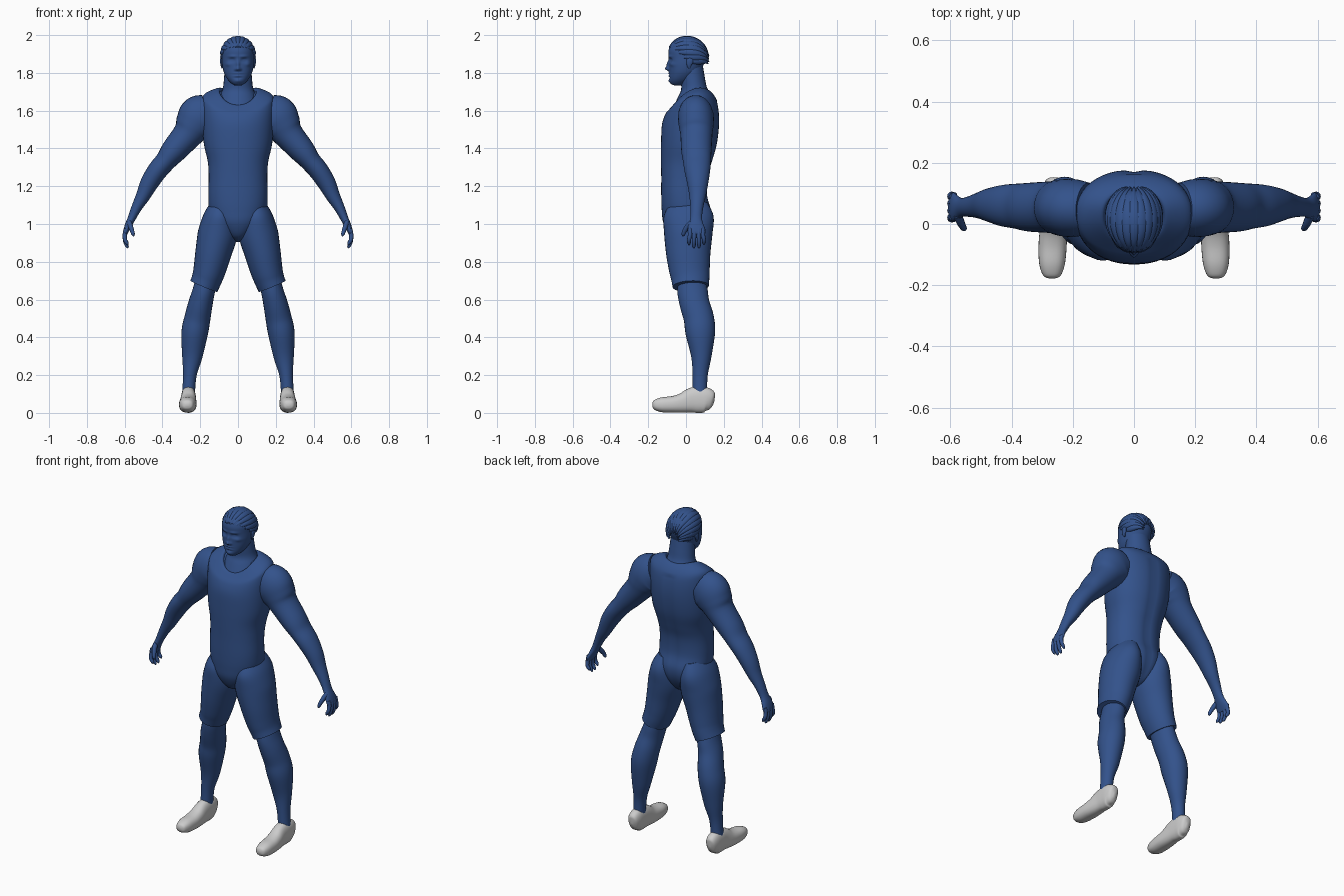
import bpy, bmesh, math
from mathutils import Vector

BLUE = bpy.data.materials.new("blue")
BLUE.diffuse_color = (0.033, 0.085, 0.26, 1)
X, Y = Vector((1, 0, 0)), Vector((0, 1, 0))


def smooth(st, k):
    """Catmull-Rom interpolation of station tuples."""
    out = []
    for i in range(len(st) - 1):
        p0, p1, p2, p3 = st[max(i - 1, 0)], st[i], st[i + 1], st[min(i + 2, len(st) - 1)]
        for j in range(k):
            t = j / k
            out.append([0.5 * (2 * b + (c - a) * t + (2 * a - 5 * b + 4 * c - d) * t * t
                               + (3 * b - a - 3 * c + d) * t ** 3)
                        for a, b, c, d in zip(p0, p1, p2, p3)])
    return out + [list(st[-1])]


def sup(c, p):
    return math.copysign(abs(c) ** (2 / p), c)


def skin(name, rings, mirror, mat):
    """Bridge closed rings into a capped, smooth-shaded object."""
    bm = bmesh.new()
    vs = [[bm.verts.new(p) for p in r] for r in rings]
    n = len(vs[0])
    for a, b in zip(vs, vs[1:]):
        for i in range(n):
            bm.faces.new((a[i], a[(i + 1) % n], b[(i + 1) % n], b[i]))
    bm.faces.new(vs[0][::-1])
    bm.faces.new(vs[-1])
    bmesh.ops.recalc_face_normals(bm, faces=bm.faces)
    me = bpy.data.meshes.new(name)
    bm.to_mesh(me)
    bm.free()
    ob = bpy.data.objects.new(name, me)
    bpy.context.collection.objects.link(ob)
    if mat:
        me.materials.append(mat)
    bpy.ops.object.select_all(action='DESELECT')
    ob.select_set(True)
    bpy.context.view_layer.objects.active = ob
    bpy.ops.object.shade_smooth_by_angle(angle=math.radians(45))
    if mirror:
        ob.modifiers.new("mirror", 'MIRROR')
    return ob


def tube(name, stations, side=Y, n=24, k=5, power=2, mirror=True, mat=BLUE):
    """Stations: x, y, z, radius along side axis, radius across it."""
    st = smooth(stations, k)
    rings = []
    for i, (x, y, z, ra, rb) in enumerate(st):
        t = (Vector(st[min(i + 1, len(st) - 1)][:3]) - Vector(st[max(i - 1, 0)][:3])).normalized()
        a = (side - t * side.dot(t)).normalized()
        b = t.cross(a)
        ra, rb = max(ra, 0.001), max(rb, 0.001)
        rings.append([Vector((x, y, z)) + a * ra * sup(math.cos(u), power) + b * rb * sup(math.sin(u), power)
                      for u in (2 * math.pi * j / n for j in range(n))])
    return skin(name, rings, mirror, mat)


def stack(name, stations, n=48, k=5, power=2.2):
    """Stations: z, half width, front y, back y, slope, saddle."""
    rings = []
    for z, rx, yf, yb, slope, sad in smooth(stations, k):
        cy, ry, ring = (yf + yb) / 2, (yb - yf) / 2, []
        for j in range(n):
            u = 2 * math.pi * j / n
            dy = ry * sup(math.sin(u), power)
            ring.append(Vector((rx * sup(math.cos(u), power), cy + dy,
                                z + slope * dy + sad * math.cos(u) ** 2)))
        rings.append(ring)
    return skin(name, rings, False, BLUE)


# Torso with scooped collar
torso = stack("tank_top_torso", [
    (.905, .012, .0, .05, 0, 0), (.93, .05, -.075, .085, 0, 0), (1.0, .12, -.118, .125, 0, 0),
    (1.07, .152, -.128, .135, 0, 0), (1.15, .157, -.131, .115, 0, 0), (1.25, .155, -.131, .118, 0, 0),
    (1.33, .16, -.132, .14, 0, 0), (1.42, .18, -.132, .165, 0, 0), (1.52, .19, -.128, .177, 0, .01),
    (1.59, .192, -.112, .174, .1, .05), (1.635, .178, -.092, .158, .25, .05),
    (1.67, .11, -.066, .118, .44, .04), (1.655, .095, -.05, .10, .44, .04)])
for v in torso.data.vertices:  # spine groove
    if v.co.y > .03 and v.co.z < 1.65:
        v.co.y -= .008 * math.exp(-(v.co.x / .022) ** 2)

# Neck
tube("neck", [(0, .045, 1.62, .12, .11), (0, .045, 1.68, .095, .085), (0, .042, 1.72, .08, .068),
              (0, .036, 1.77, .074, .064), (0, .03, 1.83, .07, .06)], side=X, mirror=False)

# Head, face modelled by soft bumps: x, z, spread x, spread z, depth
head = stack("head", [
    (1.733, .015, -.06, -.025, 0, 0), (1.742, .032, -.08, .0, 0, 0), (1.765, .055, -.088, .035, 0, 0),
    (1.80, .074, -.089, .07, 0, 0), (1.84, .083, -.09, .092, 0, 0), (1.88, .085, -.091, .108, 0, 0),
    (1.92, .083, -.092, .11, 0, 0), (1.955, .066, -.078, .092, 0, 0), (1.98, .038, -.04, .055, 0, 0),
    (1.986, .008, 0, .015, 0, 0)], n=96, k=8, power=2.15)
BUMPS = [(0, 1.822, .011, .010, .021), (0, 1.845, .008, .018, .012), (.013, 1.818, .006, .006, .007),
         (.032, 1.867, .016, .010, -.012), (.032, 1.866, .010, .005, .006), (.03, 1.887, .022, .006, .006),
         (0, 1.797, .020, .004, .006), (0, 1.791, .024, .002, -.004), (0, 1.784, .017, .004, .006),
         (0, 1.774, .02, .004, -.004), (0, 1.757, .018, .009, .006), (.055, 1.845, .014, .010, .006)]
for v in head.data.vertices:
    if v.co.y < -.01:
        v.co.y -= sum(d * math.exp(-((abs(v.co.x) - x) / sx) ** 2 - ((v.co.z - z) / sz) ** 2)
                      for x, z, sx, sz, d in BUMPS)

# Ears
tube("ear", [(.083, .018, 1.825, .005, .004), (.086, .016, 1.84, .012, .006), (.088, .02, 1.86, .018, .007),
             (.088, .022, 1.875, .014, .006), (.086, .022, 1.882, .003, .002)], n=16)

# Swept-back hair strands
for i in range(-7, 8):
    deg = i * 15.5
    a = math.radians(deg)
    t0, t1 = 27 + 48 * (deg / 90) ** 2, 163 - 5 * (i % 2)
    st = []
    for j in range(7):
        s = j / 6
        t = math.radians(t0 + (t1 - t0) * s)
        w = max(math.sin(math.pi * min(max(s, .04), .97)) ** .5, .2)
        st.append((.086 * math.sin(t) * math.sin(a), .012 - .113 * math.cos(t),
                   1.89 + .098 * math.sin(t) * math.cos(a) - .03 * s ** 3,
                   .021 * w * max(math.sin(t), .4), .0115 * w))
    tube("hair_strand", st, side=Vector((math.cos(a), 0, -math.sin(a))), n=12, k=4, mirror=False)

# Arms down to the palm
tube("arm", [
    (.15, .05, 1.59, .085, .10), (.20, .052, 1.565, .095, .118), (.236, .054, 1.52, .092, .102),
    (.268, .055, 1.472, .085, .08), (.34, .055, 1.388, .08, .068), (.382, .058, 1.335, .074, .056),
    (.427, .06, 1.282, .068, .053), (.469, .062, 1.217, .056, .048), (.502, .061, 1.15, .044, .038),
    (.536, .057, 1.088, .034, .028), (.563, .054, 1.03, .031, .021), (.582, .053, .99, .042, .018),
    (.594, .056, .96, .048, .014), (.597, .056, .945, .042, .010)], n=28)

# Fingers and thumb
for name, y, tip in (("index_finger", .016, .888), ("middle_finger", .042, .872),
                     ("ring_finger", .069, .872), ("little_finger", .095, .890)):
    yr = .056 + (y - .056) * .85
    tube(name, [(.593, yr, .975, .011, .012), (.599, yr, .945, .0115, .0115), (.598, y, (tip + .945) / 2, .0105, .0105),
                (.587, y, tip + .01, .009, .009), (.583, y, tip, .003, .003)], n=12)
tube("thumb", [(.576, .03, 1.01, .014, .013), (.568, .008, .985, .015, .013), (.560, -.008, .962, .012, .011),
               (.555, -.014, .945, .010, .009), (.553, -.016, .935, .003, .003)], n=12)

# Shorts legs
tube("shorts_leg", [
    (.085, .012, 1.11, .10, .055), (.098, .014, 1.04, .132, .085), (.108, .012, .95, .128, .104),
    (.130, .012, .85, .118, .096), (.150, .018, .76, .108, .086), (.165, .023, .71, .101, .080),
    (.181, .025, .67, .096, .077)], n=32)

# Bare lower legs
tube("lower_leg", [
    (.158, .028, .74, .07, .058), (.180, .034, .65, .08, .059), (.198, .045, .58, .079, .064),
    (.215, .068, .50, .080, .069), (.230, .076, .42, .078, .070), (.242, .081, .30, .054, .054),
    (.255, .075, .20, .040, .036), (.262, .073, .10, .038, .034)], n=28)

# Slip-on shoes
tube("shoe", [
    (.268, -.178, .043, .010, .008), (.268, -.168, .043, .029, .025), (.268, -.13, .043, .042, .039),
    (.266, -.07, .045, .046, .044), (.264, -.02, .052, .044, .052), (.262, .03, .066, .040, .066),
    (.262, .07, .070, .039, .070), (.262, .11, .067, .037, .065), (.262, .136, .057, .027, .045),
    (.262, .147, .053, .007, .012)], side=X, n=28, power=2.4, mat=None)
